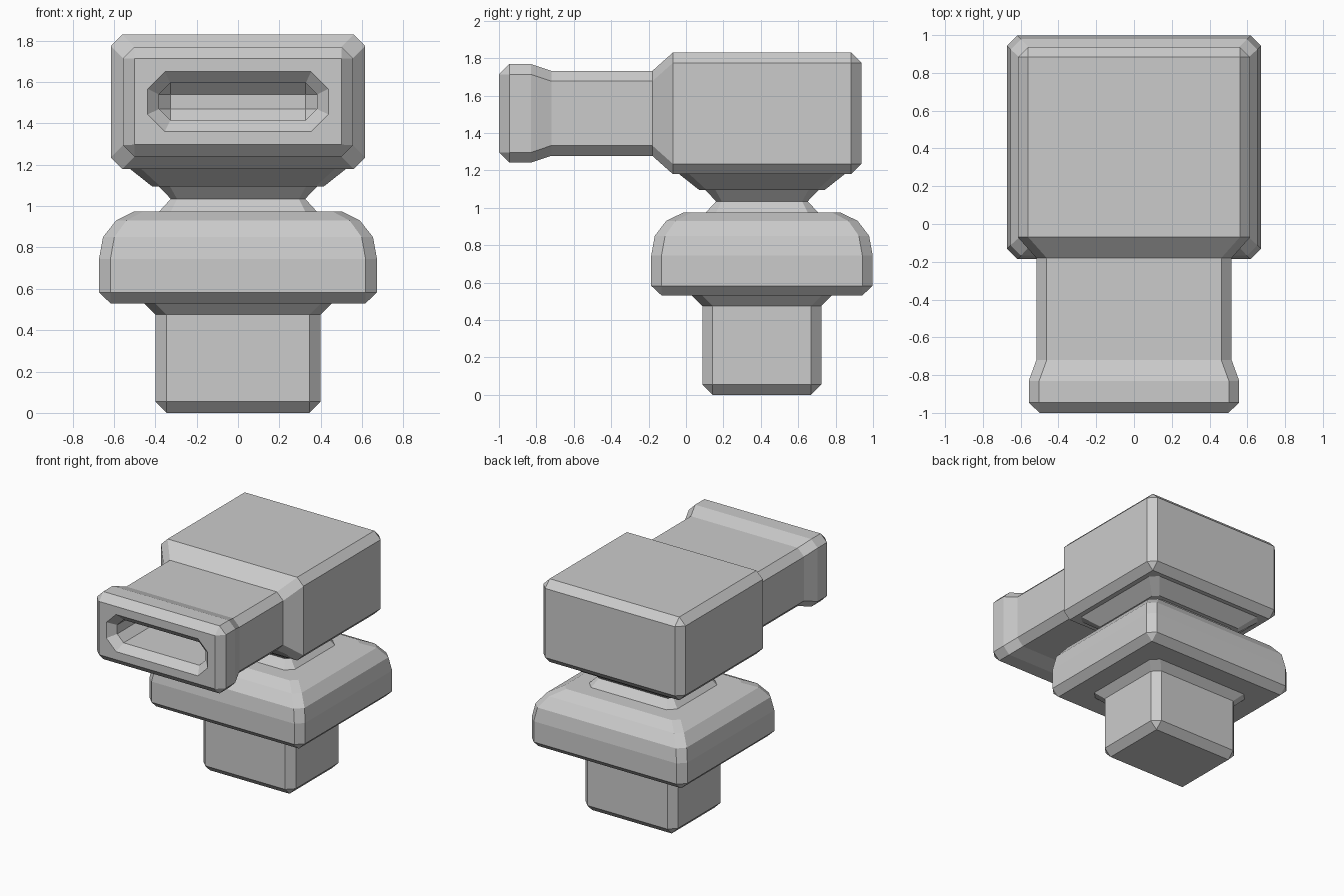
import bpy, bmesh
from mathutils import Vector

if "Cube" in bpy.data.objects:
    bpy.data.objects.remove(bpy.data.objects["Cube"])


def ring(hw, hh, c):
    """Rectangle with cut corners (8 points), half sizes hw and hh."""
    return [(hw, hh - c), (hw - c, hh), (c - hw, hh), (-hw, hh - c),
            (-hw, c - hh), (c - hw, -hh), (hw - c, -hh), (hw, c - hh)]


def loft(name, sections, place):
    """Skin chamfered rectangles (pos, half width, half height, cut)."""
    bm = bmesh.new()
    rows = [[bm.verts.new(place(u, v, pos)) for u, v in ring(hw, hh, c)]
            for pos, hw, hh, c in sections]
    for a, b in zip(rows, rows[1:]):
        for i in range(8):
            j = (i + 1) % 8
            bm.faces.new((a[i], a[j], b[j], b[i]))
    bm.faces.new(rows[0])
    bm.faces.new(rows[-1])
    bmesh.ops.remove_doubles(bm, verts=bm.verts, dist=0.0005)
    bmesh.ops.recalc_face_normals(bm, faces=bm.faces)
    mesh = bpy.data.meshes.new(name)
    bm.to_mesh(mesh)
    bm.free()
    ob = bpy.data.objects.new(name, mesh)
    bpy.context.collection.objects.link(ob)
    return ob


C = 0.055  # edge chamfer


def upright(u, v, z):
    return Vector((u, v + 0.406, z))


def along_y(u, v, y):
    return Vector((u, y, v + 1.505))


# Square post with a flared collar under the bulb
loft("post", [
    (0.0, 0.345, 0.263, 0), (C, 0.40, 0.318, C),
    (0.475, 0.40, 0.318, C), (0.53, 0.455, 0.373, C)], upright)

# Rounded bulb and pinched neck
loft("bulb", [
    (0.53, 0.617, 0.535, 0), (0.583, 0.672, 0.592, C),
    (0.745, 0.672, 0.592, C), (0.85, 0.653, 0.573, C),
    (0.93, 0.59, 0.512, 0.05), (0.975, 0.50, 0.42, 0.045),
    (0.975, 0.38, 0.30, C), (1.035, 0.325, 0.245, 0.03),
    (1.097, 0.385, 0.305, C)], upright)

# Tapered flange under the head
loft("head_flange", [
    (1.095, 0.415, 0.335, 0.04), (1.182, 0.525, 0.445, C)], upright)

# Box head running forward into the spout, with a recessed slot opening
loft("head_and_spout", [
    (0.938, 0.56, 0.27, 0), (0.883, 0.615, 0.325, C),
    (-0.07, 0.615, 0.325, C), (-0.18, 0.517, 0.227, C),
    (-0.72, 0.517, 0.227, C), (-0.83, 0.557, 0.264, C),
    (-0.945, 0.557, 0.264, C), (-1.0, 0.50, 0.208, 0),
    (-1.0, 0.437, 0.145, 0.083), (-0.945, 0.382, 0.09, C),
    (-0.6, 0.382, 0.09, C), (-0.545, 0.327, 0.035, 0)], along_y)
